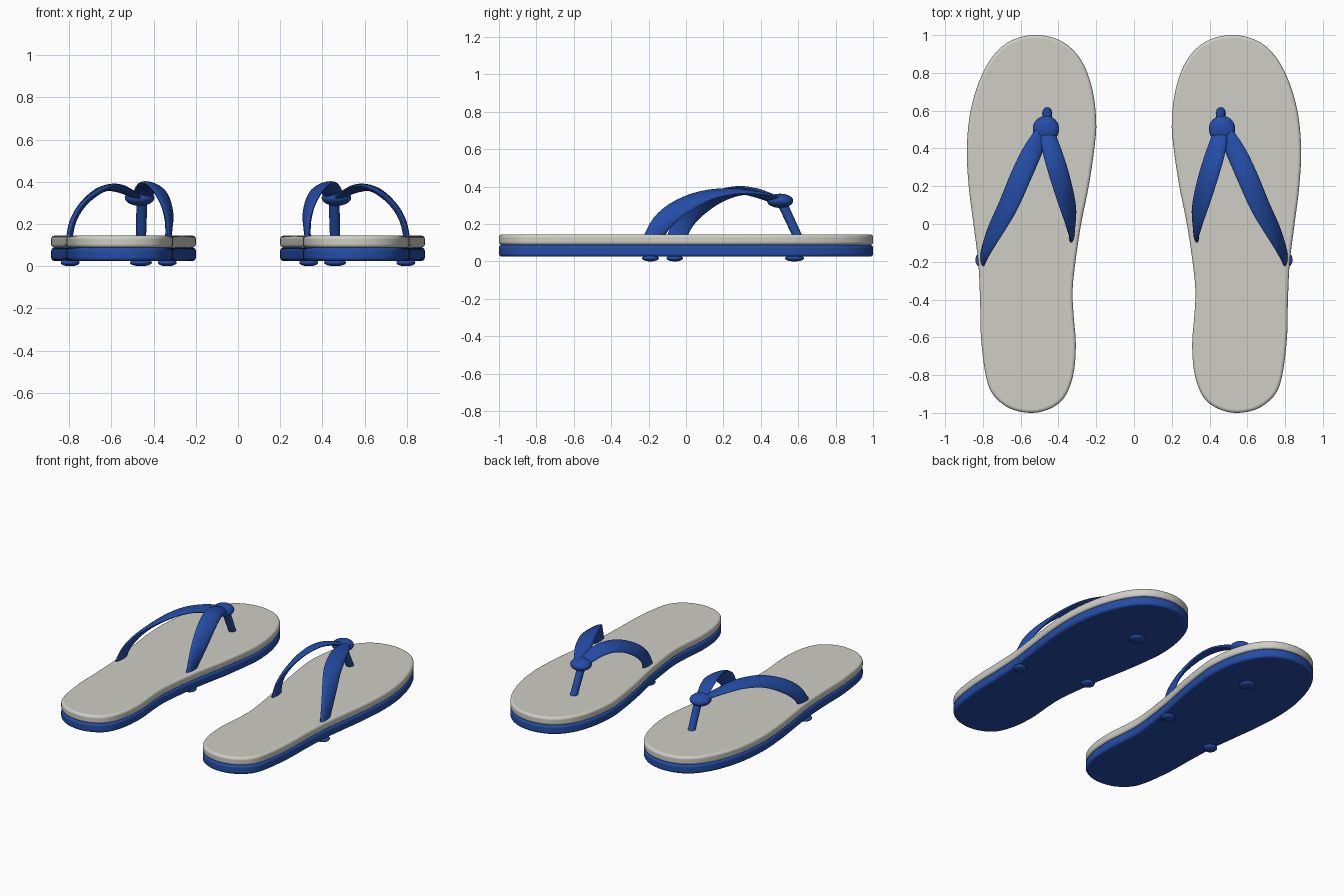
import bpy, bmesh, math
from mathutils import Vector, Matrix

cube = bpy.data.objects.get("Cube")
if cube:
    bpy.data.objects.remove(cube, do_unlink=True)


def material(name, rgb):
    m = bpy.data.materials.new(name)
    m.use_nodes = True
    m.diffuse_color = (*rgb, 1)
    m.node_tree.nodes["Principled BSDF"].inputs["Base Color"].default_value = (*rgb, 1)
    return m


CREAM = material("cream foam", (0.62, 0.62, 0.56))
BLUE = material("blue rubber", (0.018, 0.075, 0.39))


def spline(points, steps, closed=False):
    """Catmull-Rom curve through the points."""
    p = [Vector(q) for q in points]
    n = len(p)
    pick = (lambda i: p[i % n]) if closed else (lambda i: p[max(0, min(n - 1, i))])
    out = []
    for i in range(n if closed else n - 1):
        a, b, c, d = (pick(i + k) for k in (-1, 0, 1, 2))
        for s in range(steps):
            t = s / steps
            out.append(0.5 * (2 * b + (c - a) * t + (2 * a - 5 * b + 4 * c - d) * t * t
                              + (3 * b - a - 3 * c + d) * t ** 3))
    return out if closed else out + [p[-1]]


def finish(name, bm, mat, bevel=0):
    """Make the object, mirrored across x to give the pair."""
    bmesh.ops.recalc_face_normals(bm, faces=bm.faces)
    mesh = bpy.data.meshes.new(name)
    bm.to_mesh(mesh)
    bm.free()
    mesh.materials.append(mat)
    ob = bpy.data.objects.new(name, mesh)
    bpy.context.collection.objects.link(ob)
    if bevel:
        mod = ob.modifiers.new("Rounded edge", "BEVEL")
        mod.width, mod.segments = bevel, 4
        mod.limit_method, mod.angle_limit = "ANGLE", math.radians(50)
    mod = ob.modifiers.new("Pair", "MIRROR")
    mod.use_mirror_merge = False
    bpy.ops.object.select_all(action="DESELECT")
    bpy.context.view_layer.objects.active = ob
    ob.select_set(True)
    bpy.ops.object.shade_smooth_by_angle(angle=math.radians(40))
    return ob


# Footprint of the left sole
OUTLINE = spline([
    (.50, 1), (.37, .96), (.275, .86), (.22, .71), (.2, .54), (.21, .4), (.24, .2),
    (.28, 0), (.31, -.2), (.325, -.35), (.32, -.48), (.308, -.64), (.322, -.8),
    (.37, -.92), (.45, -.98), (.55, -1), (.66, -.975), (.745, -.905), (.785, -.8),
    (.81, -.6), (.815, -.4), (.825, -.2), (.85, 0), (.875, .2), (.885, .4),
    (.865, .6), (.81, .78), (.73, .91), (.63, .98)], 5, closed=True)


def sole(name, z0, z1, mat):
    bm = bmesh.new()
    face = bm.faces.new([bm.verts.new((v.x, v.y, z0)) for v in OUTLINE])
    side = bmesh.ops.extrude_face_region(bm, geom=[face])["geom"]
    verts = [g for g in side if isinstance(g, bmesh.types.BMVert)]
    bmesh.ops.translate(bm, verts=verts, vec=(0, 0, z1 - z0))
    finish(name, bm, mat, bevel=0.016)


sole("outsole", 0.025, 0.088, BLUE)
sole("footbed", 0.088, 0.145, CREAM)


def strap(name, path, widths, axis_x):
    """Flattened band that wraps round a lengthwise axis through the foot."""
    pts = spline(path, 8)
    wide = spline([(w, 0) for w in widths], 8)
    bm = bmesh.new()
    rings = []
    for i, p in enumerate(pts):
        tangent = (pts[min(i + 1, len(pts) - 1)] - pts[max(i - 1, 0)]).normalized()
        out = Vector((p.x - axis_x, 0, p.z - 0.13))
        across = tangent.cross(out).normalized()
        out = across.cross(tangent).normalized()
        ring = []
        for k in range(16):
            a = math.tau * k / 16
            c, s = math.cos(a), math.sin(a)
            thick = 0.02 if s > 0 else 0.011
            ring.append(bm.verts.new(p + across * c * wide[i].x + out * s * thick))
        rings.append(ring)
    for r, q in zip(rings, rings[1:]):
        for k in range(16):
            j = (k + 1) % 16
            bm.faces.new((r[k], r[j], q[j], q[k]))
    bm.faces.new(rings[0])
    bm.faces.new(rings[-1])
    finish(name, bm, BLUE)


WIDTHS = (.05, .053, .056, .057, .056, .052, .04)
strap("outer_strap", [
    (.797, -.18, .12), (.778, -.125, .21), (.735, -.035, .285), (.665, .1, .348),
    (.60, .25, .37), (.54, .38, .355), (.475, .5, .322)], WIDTHS, 0.56)
strap("inner_strap", [
    (.335, -.055, .12), (.332, -.01, .21), (.342, .06, .28), (.37, .17, .345),
    (.402, .28, .375), (.432, .38, .368), (.462, .49, .328)], WIDTHS, 0.50)


def ellipsoid(name, centre, radii, tilt=0):
    bm = bmesh.new()
    place = (Matrix.Translation(centre) @ Matrix.Rotation(tilt, 4, "X")
             @ Matrix.Diagonal((*radii, 1)))
    bmesh.ops.create_uvsphere(bm, u_segments=32, v_segments=16, radius=1, matrix=place)
    finish(name, bm, BLUE)


# Knot and toe post
ellipsoid("knot", (.466, .503, .324), (.07, .07, .038))
top, foot = Vector((.455, .51, .32)), Vector((.46, .603, .12))
bm = bmesh.new()
turn = (foot - top).to_track_quat("Z", "Y").to_matrix().to_4x4()
bmesh.ops.create_cone(bm, cap_ends=True, segments=20, radius1=0.026, radius2=0.024,
                      depth=(foot - top).length,
                      matrix=Matrix.Translation((top + foot) / 2) @ turn)
finish("toe_post", bm, BLUE)

# Anchor plugs under the sole
for name, x, y, r in (("toe_plug", .46, .58, .052), ("outer_plug", .795, -.19, .045),
                      ("inner_plug", .335, -.06, .045)):
    ellipsoid(name, (x, y, .017), (r, r, .017))
